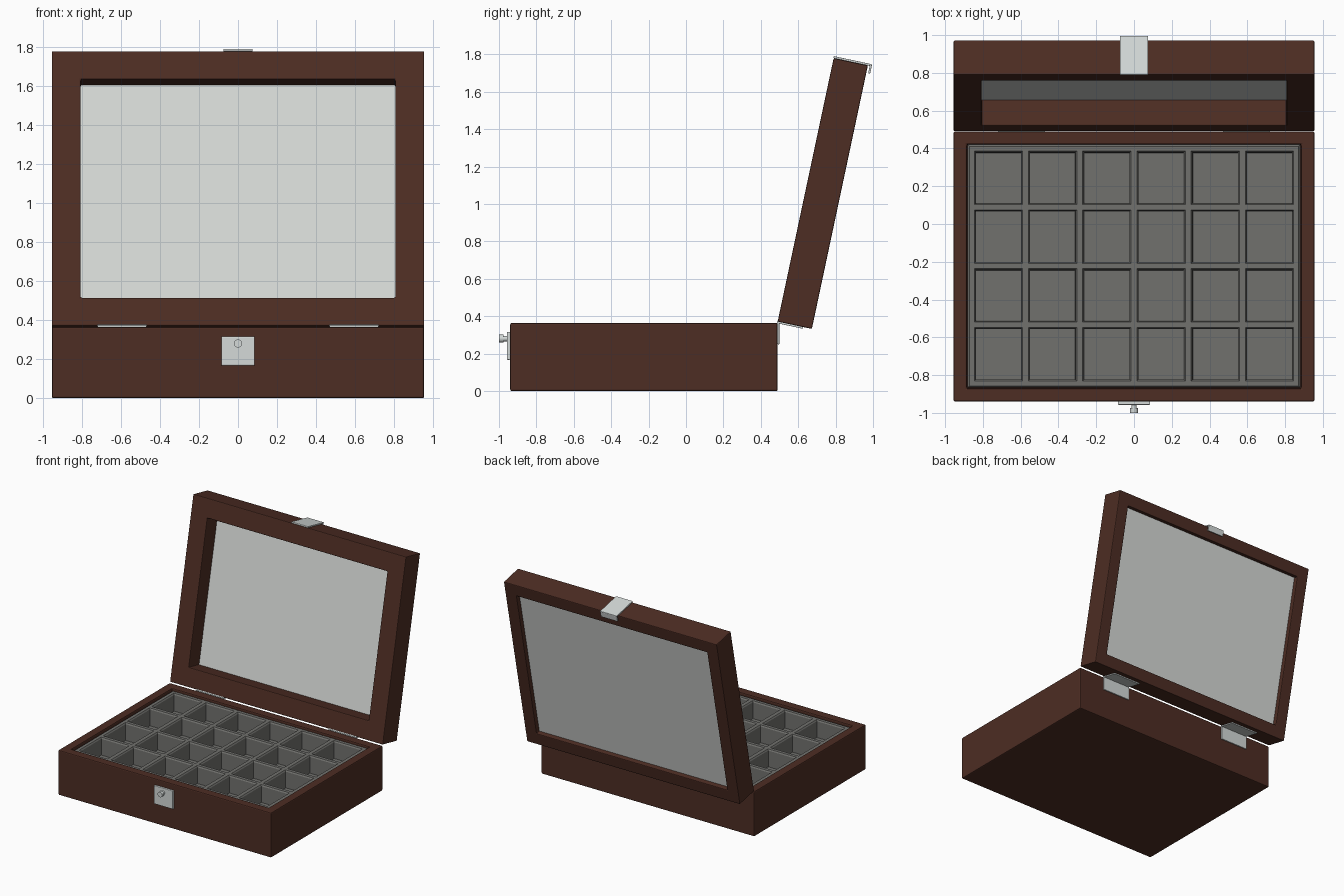
import bpy, bmesh, math
from mathutils import Matrix, Vector

if "Cube" in bpy.data.objects:
    bpy.data.objects.remove(bpy.data.objects["Cube"])


def material(name, rgb):
    m = bpy.data.materials.new(name)
    m.diffuse_color = (*rgb, 1)
    m.use_nodes = True
    m.node_tree.nodes["Principled BSDF"].inputs["Base Color"].default_value = m.diffuse_color
    return m


WOOD = material("dark brown wood", (0.075, 0.026, 0.017))
FELT = material("grey felt", (0.165, 0.165, 0.155))
METAL = material("brushed silver", (0.66, 0.70, 0.69))
GLASS = material("pale glass", (0.68, 0.70, 0.68))

BOX_Y, BOX_TOP = -0.225, 0.364
# Lid frame: local y runs up the lid, local -z runs through its thickness
LID = Matrix.Translation((0, 0.49, 0.371)) @ Matrix.Rotation(math.radians(78), 4, 'X')


def finish(name, bm, mat, matrix=Matrix(), bevel=0):
    bmesh.ops.recalc_face_normals(bm, faces=bm.faces)
    me = bpy.data.meshes.new(name)
    bm.to_mesh(me)
    bm.free()
    me.materials.append(mat)
    ob = bpy.data.objects.new(name, me)
    ob.matrix_world = matrix
    bpy.context.collection.objects.link(ob)
    if bevel:
        b = ob.modifiers.new("soft edges", 'BEVEL')
        b.width, b.segments, b.limit_method = bevel, 2, 'ANGLE'
    return ob


def rect_loops(bm, cx, cy, w, h, steps, ring=False, cap_start=True, cap_end=True):
    """Join rectangles, each given as (inset, height); ring closes the last onto the first."""
    loops = []
    for inset, z in steps:
        a, b = w / 2 - inset, h / 2 - inset
        loops.append([bm.verts.new((cx + sx * a, cy + sy * b, z))
                      for sx, sy in ((-1, -1), (1, -1), (1, 1), (-1, 1))])
    pairs = list(zip(loops, loops[1:])) + ([(loops[-1], loops[0])] if ring else [])
    for p, q in pairs:
        for i in range(4):
            j = (i + 1) % 4
            bm.faces.new((p[i], p[j], q[j], q[i]))
    if not ring:
        if cap_start:
            bm.faces.new(loops[0])
        if cap_end:
            bm.faces.new(loops[-1])


def block(name, lo, hi, mat, matrix=Matrix(), bevel=0):
    lo, hi = Vector(lo), Vector(hi)
    bm = bmesh.new()
    bmesh.ops.create_cube(bm, size=1)
    for v in bm.verts:
        v.co = (lo + hi) / 2 + v.co * (hi - lo)
    return finish(name, bm, mat, matrix, bevel)


def rod(name, radius, length, matrix, mat, sides=20):
    bm = bmesh.new()
    bmesh.ops.create_cone(bm, cap_ends=True, segments=sides,
                          radius1=radius, radius2=radius, depth=length)
    ob = finish(name, bm, mat, matrix)
    bpy.context.view_layer.objects.active = ob
    ob.select_set(True)
    bpy.ops.object.shade_smooth_by_angle()
    ob.select_set(False)
    return ob


# Hollow box base
bm = bmesh.new()
rect_loops(bm, 0, BOX_Y, 1.91, 1.43,
           [(0, 0), (0, BOX_TOP), (0.07, BOX_TOP), (0.07, 0.03)])
finish("box_base", bm, WOOD, bevel=0.008)

# Felt tray: 6 x 4 chamfered wells between bars
bm = bmesh.new()
TOP, COLS, ROWS = 0.348, 6, 4
CW, CH, PX, PY = 0.256, 0.284, 0.287, 0.311
CY = -0.2225


def cuts(n, size, pitch, half, centre):
    out = [centre - half]
    for i in range(n):
        c = centre + (i - (n - 1) / 2) * pitch
        out += [c - size / 2, c + size / 2]
    return out + [centre + half]


xs = cuts(COLS, CW, PX, 0.872, 0)
ys = cuts(ROWS, CH, PY, 0.634, CY)
grid = [[bm.verts.new((x, y, TOP)) for y in ys] for x in xs]
for i in range(len(xs) - 1):
    for j in range(len(ys) - 1):
        if i % 2 and j % 2:
            rect_loops(bm, (xs[i] + xs[i + 1]) / 2, (ys[j] + ys[j + 1]) / 2, CW, CH,
                       [(0, TOP), (0.007, TOP - 0.01), (0.009, TOP - 0.14)],
                       cap_start=False)
        else:
            bm.faces.new((grid[i][j], grid[i + 1][j],
                          grid[i + 1][j + 1], grid[i][j + 1]))
rect_loops(bm, 0, CY, 1.744, 1.268, [(0, TOP), (-0.009, TOP - 0.012), (-0.009, 0.05)],
           cap_start=False)
bmesh.ops.remove_doubles(bm, verts=bm.verts, dist=0.0005)
finish("felt_tray", bm, FELT)

# Lid frame with a rebate at the back for the pane
bm = bmesh.new()
rect_loops(bm, 0, 0.72, 1.91, 1.44,
           [(0, 0), (0, -0.187), (0.1, -0.187), (0.1, -0.14), (0.148, -0.14), (0.148, 0)],
           ring=True)
finish("lid_frame", bm, WOOD, LID, bevel=0.006)
block("lid_glass", (-0.854, 0.101, -0.152), (0.854, 1.339, -0.139), GLASS, LID)

# Clasp over the lid edge
block("clasp_plate", (-0.075, 1.44, -0.208), (0.075, 1.451, 0.002), METAL, LID, 0.003)
block("clasp_hook", (-0.075, 1.4, -0.208), (0.075, 1.445, -0.197), METAL, LID, 0.003)

# Lock plate and knob on the front
block("lock_plate", (-0.085, -0.957, 0.167), (0.085, -0.939, 0.316), METAL, bevel=0.004)
along_y = Matrix.Rotation(math.pi / 2, 4, 'X')
rod("lock_pin", 0.014, 0.04, Matrix.Translation((0, -0.97, 0.28)) @ along_y, METAL)
rod("lock_knob", 0.021, 0.025, Matrix.Translation((0, -0.9875, 0.28)) @ along_y, METAL)

# Pair of hinges
for side, label in ((-1, "left"), (1, "right")):
    x = 0.595 * side
    block(label + "_hinge_box_leaf", (x - 0.125, 0.489, 0.25), (x + 0.125, 0.499, 0.366),
          METAL, bevel=0.002)
    block(label + "_hinge_lid_leaf", (x - 0.125, -0.009, -0.14), (x + 0.125, 0.001, -0.004),
          METAL, LID, 0.002)
    rod(label + "_hinge_barrel", 0.008, 0.25,
        Matrix.Translation((x, 0.494, 0.369)) @ Matrix.Rotation(math.pi / 2, 4, 'Y'),
        METAL, 12)
